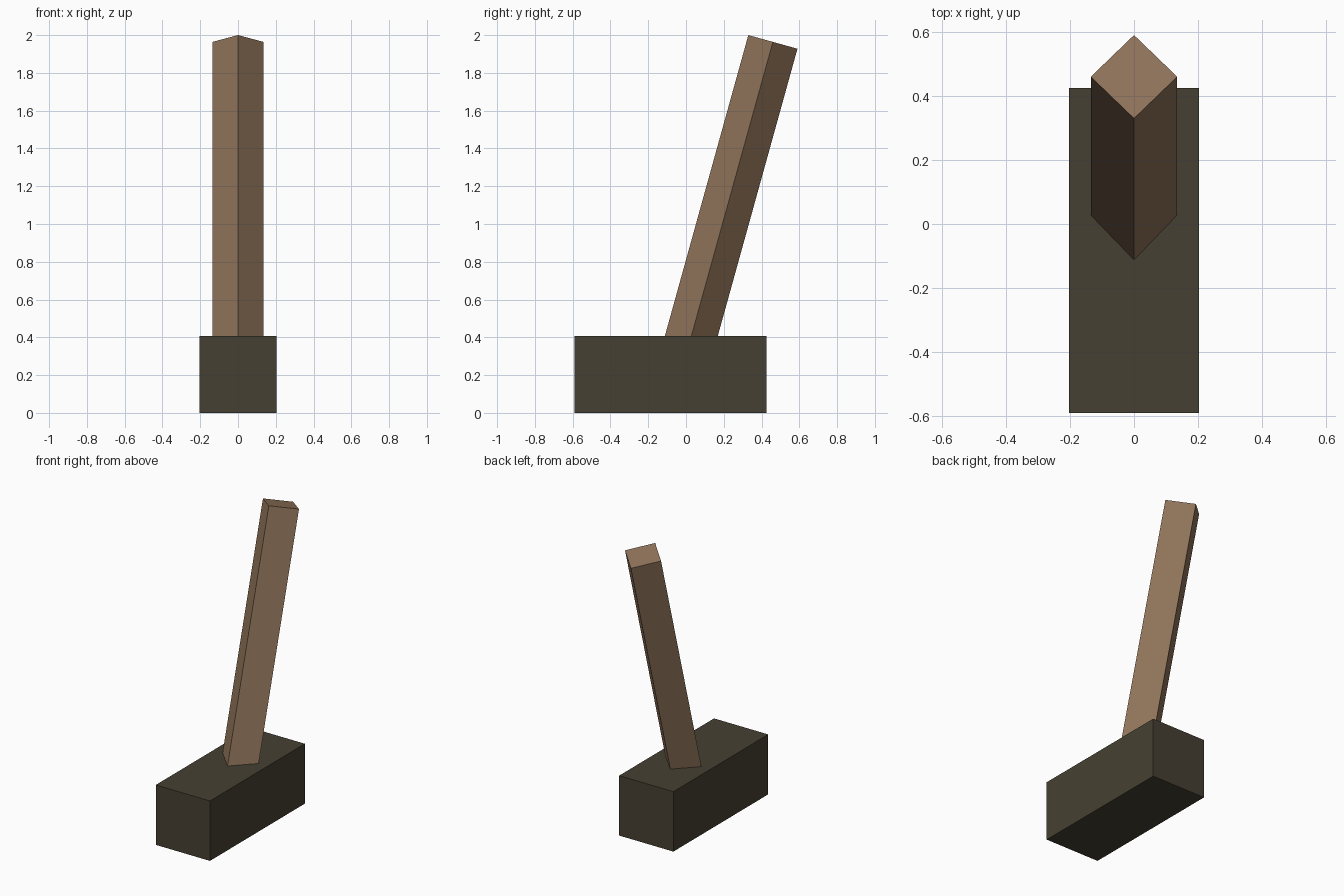
import bpy
import math
from mathutils import Vector, Matrix

if "Cube" in bpy.data.objects:
    bpy.data.objects.remove(bpy.data.objects["Cube"])


def material(name, rgb):
    m = bpy.data.materials.new(name)
    m.diffuse_color = (*rgb, 1.0)
    m.use_nodes = True
    m.node_tree.nodes["Principled BSDF"].inputs["Base Color"].default_value = m.diffuse_color
    return m


def box(name, size, matrix, mat):
    """Box of a given size, baked into place by a matrix."""
    bpy.ops.mesh.primitive_cube_add(size=1)
    ob = bpy.context.object
    ob.name = name
    ob.data.transform(matrix @ Matrix.Diagonal((*size, 1.0)))
    ob.data.materials.append(mat)
    return ob


iron = material("dark iron", (0.061, 0.051, 0.032))
wood = material("brown wood", (0.279, 0.174, 0.102))

# Hammer head: block lying along y
box("hammer_head", (0.406, 1.015, 0.406),
    Matrix.Translation((0, -0.0825, 0.203)), iron)

# Handle: square bar turned on its corner, leaning back, sunk into the head
lean = math.radians(15.5)
length = 1.82
side = 0.27 / math.sqrt(2)
top = Vector((0, 0.46, 1.964))
axis = Vector((0, math.sin(lean), math.cos(lean)))
place = (Matrix.Translation(top - axis * length / 2)
         @ Matrix.Rotation(-lean, 4, 'X')
         @ Matrix.Rotation(math.radians(45), 4, 'Z'))
box("handle", (side, side, length), place, wood)
